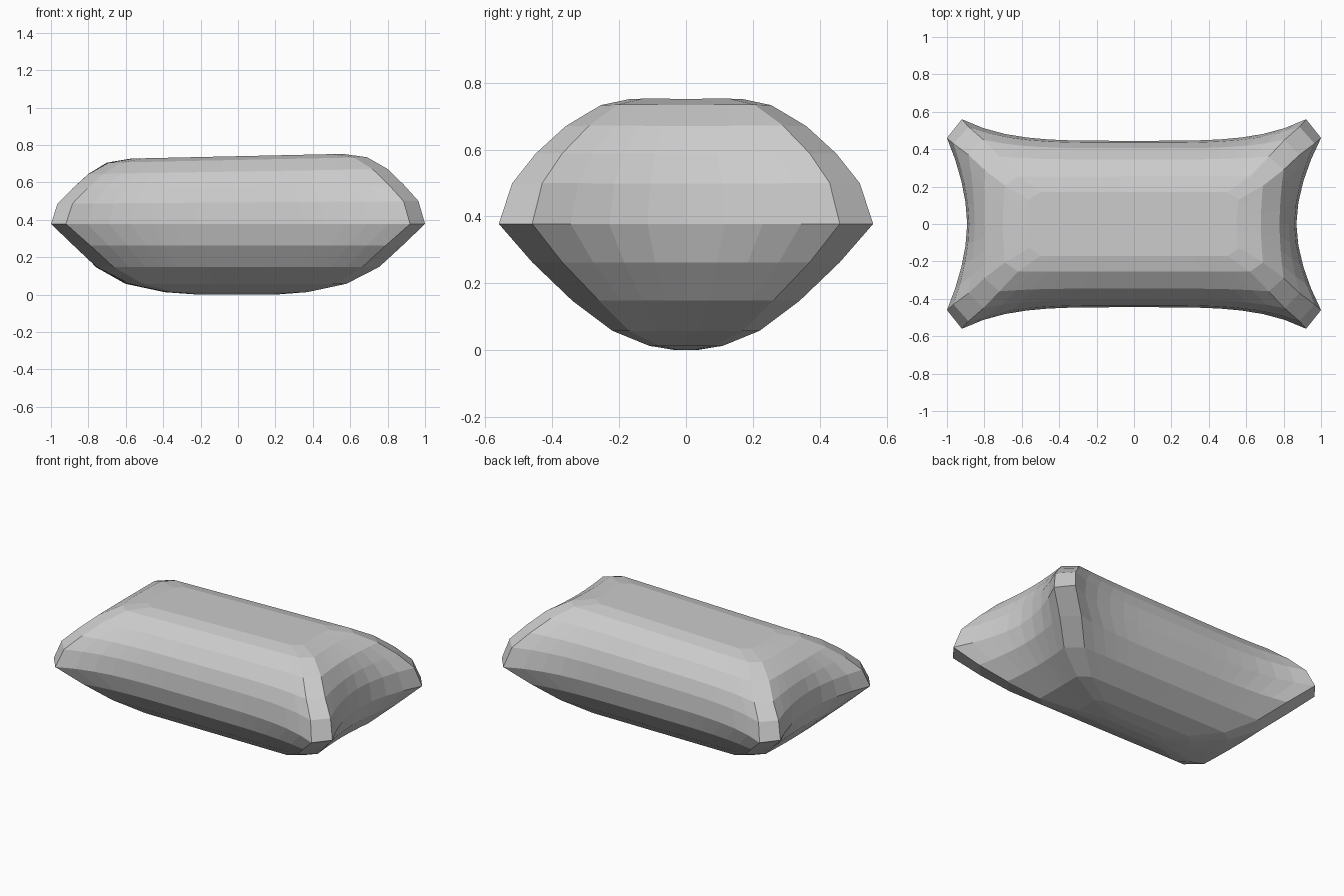
import bpy, bmesh

if "Cube" in bpy.data.objects:
    bpy.data.objects.remove(bpy.data.objects["Cube"])

# Stacked contours: z, mid-side half extents (x, y), corner half extents (x, y), corner cut (x, y)
LEVELS = [
    (0.002, 0.20, 0.03, 0.20, 0.03, 0.04, 0.01),
    (0.015, 0.38, 0.11, 0.37, 0.11, 0.05, 0.03),
    (0.060, 0.59, 0.22, 0.58, 0.22, 0.07, 0.05),
    (0.150, 0.75, 0.335, 0.755, 0.34, 0.09, 0.08),
    (0.265, 0.845, 0.415, 0.88, 0.46, 0.09, 0.09),
    (0.380, 0.88, 0.445, 1.00, 0.56, 0.08, 0.10),
    (0.495, 0.87, 0.435, 0.965, 0.52, 0.08, 0.09),
    (0.580, 0.84, 0.405, 0.885, 0.45, 0.08, 0.08),
    (0.660, 0.79, 0.345, 0.80, 0.36, 0.08, 0.07),
    (0.722, 0.69, 0.255, 0.69, 0.255, 0.07, 0.05),
    (0.742, 0.56, 0.17, 0.56, 0.17, 0.06, 0.04),
]
NX, NY = 16, 8


def ring(z, mx, my, cx, cy, kx, ky):
    """Pinched rectangle with cut corners, counter-clockwise."""
    pts = []
    for s in (1, -1):
        # long side: pinch only near the corners
        for i in range(NX + 1):
            t = 2 * i / NX - 1
            pts.append((s * t * (cx - kx), -s * (my + (cy - my) * abs(t) ** 4)))
        # short side: gradual pinch, slightly deeper on the right
        for i in range(NY + 1):
            t = 2 * i / NY - 1
            bow = abs(t) ** 1.8
            x = mx - 0.012 * s * (1 - bow) + (cx - mx) * bow
            pts.append((s * x, s * t * (cy - ky)))
    # the top slopes gently up to the right
    tilt = 0.022 * max(0, (z - 0.38) / 0.36)
    return [(x, y, z + tilt * x) for x, y in pts]


# Pillow body
bm = bmesh.new()
rings = [[bm.verts.new(p) for p in ring(*lv)] for lv in LEVELS]
n = len(rings[0])
for a, b in zip(rings, rings[1:]):
    for i in range(n):
        j = (i + 1) % n
        bm.faces.new((a[i], a[j], b[j], b[i]))


# Close the bottom and top with strips across the pillow
def cap(r):
    off = NX + NY + 2
    for i in range(NX):
        bm.faces.new((r[i], r[i + 1], r[off + NX - i - 1], r[off + NX - i]))
    bm.faces.new(r[NX:off + 1])
    bm.faces.new(r[off + NX:] + [r[0]])


cap(rings[0])
cap(rings[-1])
bmesh.ops.recalc_face_normals(bm, faces=bm.faces)
lo = min(v.co.z for v in bm.verts)
bmesh.ops.translate(bm, verts=bm.verts, vec=(0, 0, -lo))

mesh = bpy.data.meshes.new("pillow")
bm.to_mesh(mesh)
bm.free()
pillow = bpy.data.objects.new("pillow", mesh)
bpy.context.collection.objects.link(pillow)
